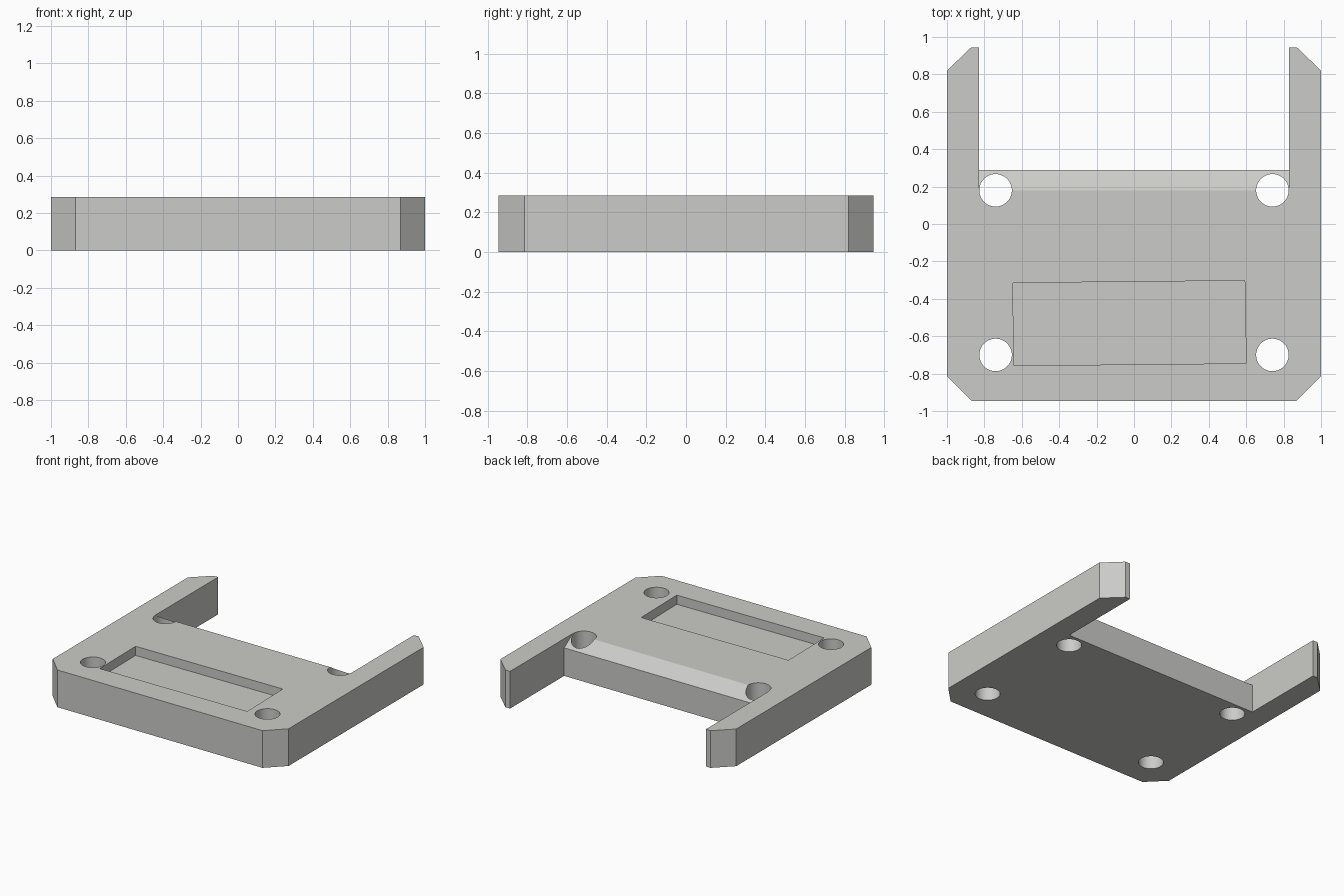
import bpy, bmesh, math

if "Cube" in bpy.data.objects:
    bpy.data.objects.remove(bpy.data.objects["Cube"])

H = 0.285  # plate thickness

grey = bpy.data.materials.new("warm_grey")
grey.diffuse_color = (0.6, 0.6, 0.58, 1)
grey.use_nodes = True
grey.node_tree.nodes["Principled BSDF"].inputs["Base Color"].default_value = grey.diffuse_color


def prism(name, pts, vec):
    """Extrude a closed 3D outline along vec into a solid."""
    bm = bmesh.new()
    face = bm.faces.new([bm.verts.new(p) for p in pts])
    ext = bmesh.ops.extrude_face_region(bm, geom=[face])
    moved = [v for v in ext["geom"] if isinstance(v, bmesh.types.BMVert)]
    bmesh.ops.translate(bm, verts=moved, vec=vec)
    bmesh.ops.recalc_face_normals(bm, faces=bm.faces)
    mesh = bpy.data.meshes.new(name)
    bm.to_mesh(mesh)
    bm.free()
    mesh.materials.append(grey)
    obj = bpy.data.objects.new(name, mesh)
    bpy.context.collection.objects.link(obj)
    return obj


# U-shaped plate with clipped corners and two rear arms
half = [(0.87, -0.945), (1, -0.815), (1, 0.82), (0.87, 0.945),
        (0.83, 0.945), (0.83, 0.29)]
outline = half + [(-x, y) for x, y in reversed(half)]
plate = prism("bracket_plate", [(x, y, 0) for x, y in outline], (0, 0, H))

# Sloped rear edge between the arms
slope = [(0.18, H), (0.29, 0.215), (0.35, 0.215), (0.35, H + 0.1), (0.18, H + 0.1)]
cutters = [prism("rear_slope_cutter", [(-0.83, y, z) for y, z in slope], (1.66, 0, 0))]

# Shallow, slightly skewed pocket
pocket = [(-0.648, -0.315), (0.592, -0.303), (0.6, -0.745), (-0.642, -0.757)]
cutters.append(prism("pocket_cutter", [(x, y, H - 0.07) for x, y in pocket], (0, 0, 0.2)))

# Four screw holes
for cx in (-0.74, 0.74):
    for cy in (-0.70, 0.18):
        ring = [(cx + 0.087 * math.cos(a), cy + 0.087 * math.sin(a), -0.1)
                for a in (math.tau * i / 48 for i in range(48))]
        cutters.append(prism("screw_hole_cutter", ring, (0, 0, H + 0.2)))

bpy.context.view_layer.objects.active = plate
plate.select_set(True)
for cutter in cutters:
    mod = plate.modifiers.new("cut", 'BOOLEAN')
    mod.operation = 'DIFFERENCE'
    mod.solver = 'EXACT'
    mod.object = cutter
    bpy.ops.object.modifier_apply(modifier=mod.name)
    bpy.data.objects.remove(cutter)

bpy.ops.object.shade_smooth_by_angle(angle=math.radians(30))
